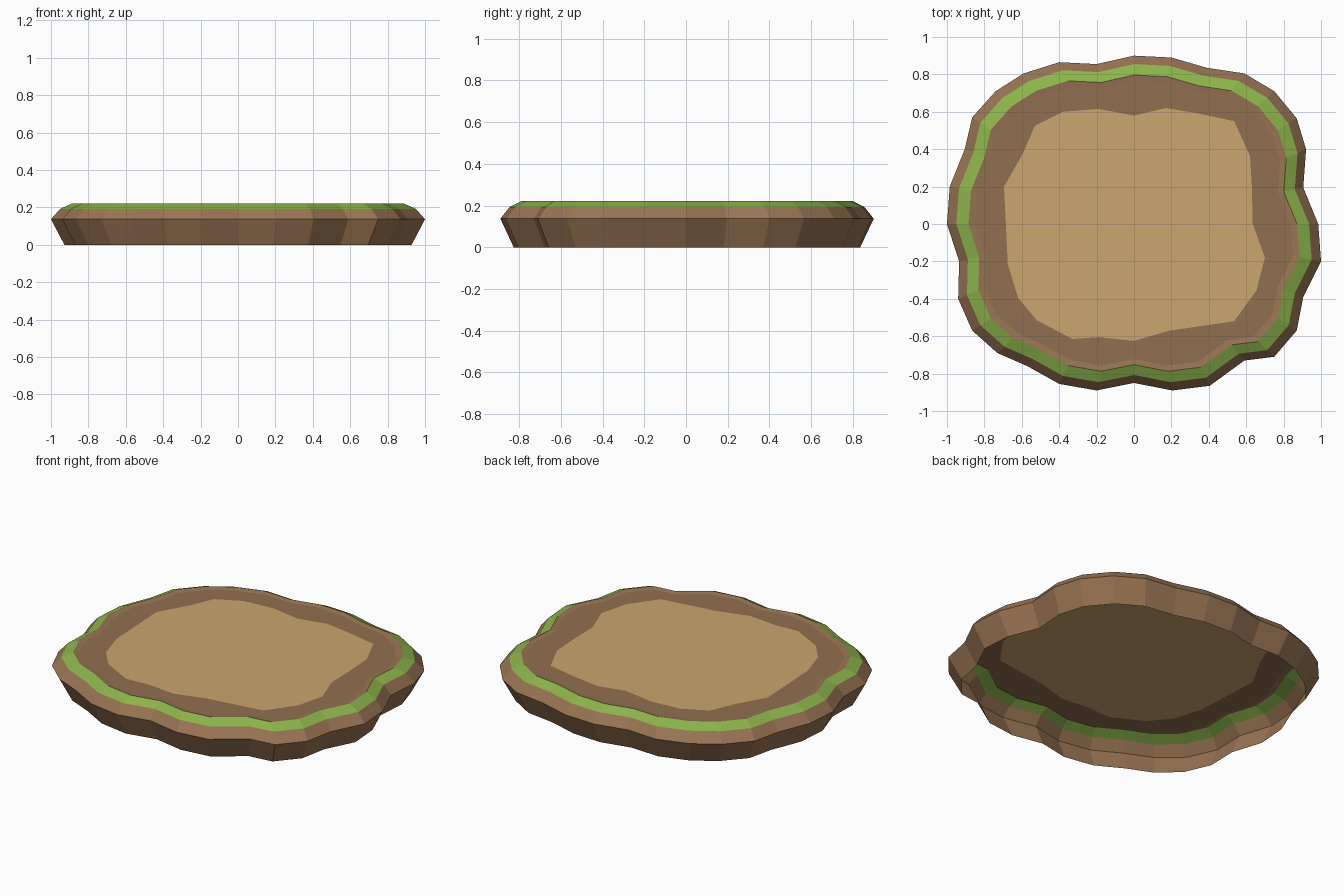
import bpy, bmesh
from mathutils import Vector

if "Cube" in bpy.data.objects:
    bpy.data.objects.remove(bpy.data.objects["Cube"])

# Widest outline of the mound, clockwise from the back
RIM = [(0, .90), (.20, .89), (.39, .835), (.59, .805), (.75, .71), (.87, .565), (.92, .40), (.905, .195),
       (.985, 0), (1, -.20), (.905, -.39), (.87, -.57), (.75, -.71), (.59, -.73), (.405, -.865), (.205, -.89),
       (0, -.85), (-.20, -.89), (-.40, -.855), (-.57, -.76), (-.73, -.69), (-.865, -.57), (-.94, -.40), (-.935, -.20),
       (-1, 0), (-.985, .20), (-.905, .40), (-.865, .57), (-.74, .71), (-.59, .805), (-.40, .865), (-.20, .855)]
# Outline of the sand patch
SAND = [(0, .58), (.17, .62), (.35, .59), (.535, .55), (.62, .365), (.63, .20), (.635, 0), (.70, -.18),
        (.655, -.355), (.535, -.52), (.19, -.57), (0, -.625), (-.19, -.605), (-.33, -.615), (-.52, -.515),
        (-.62, -.395), (-.675, -.215), (-.685, 0), (-.695, .20), (-.595, .375), (-.53, .525), (-.38, .60), (-.19, .615)]
TOP = 0.217


def material(name, rgb):
    m = bpy.data.materials.new(name)
    lin = [((c / 255 + .055) / 1.055) ** 2.4 for c in rgb]
    m.diffuse_color = (*lin, 1)
    m.use_nodes = True
    m.node_tree.nodes["Principled BSDF"].inputs["Base Color"].default_value = m.diffuse_color
    return m


earth = material("earth brown", (154, 117, 84))
grass = material("grass green", (139, 180, 74))
soil = material("dark soil", (144, 112, 80))
sand = material("sand", (202, 166, 110))


def finish(name, bm, mats):
    me = bpy.data.meshes.new(name)
    bm.to_mesh(me)
    bm.free()
    for m in mats:
        me.materials.append(m)
    bpy.context.collection.objects.link(bpy.data.objects.new(name, me))


def ring(bm, pts, scale, z):
    return [bm.verts.new((x * scale, y * scale, z)) for x, y in pts]


# Banded bank: open-bottomed skirt, bevel, grass strip, inner lip
bm = bmesh.new()
levels = [(.928, 0), (1, .137), (.95, .193), (.885, .222), (.85, TOP)]
rings = [ring(bm, RIM, s, z) for s, z in levels]
n = len(RIM)
for k in range(len(rings) - 1):
    lo, hi = rings[k], rings[k + 1]
    for i in range(n):
        j = (i + 1) % n
        f = bm.faces.new((lo[i], hi[i], hi[j], lo[j]))
        f.material_index = 1 if k == 2 else 0
finish("bank", bm, [earth, grass])

# Flat soil ring between the bank and the sand
bm = bmesh.new()
edges = []
for loop in (ring(bm, RIM, .85, TOP), ring(bm, SAND, 1, TOP)):
    edges += [bm.edges.new((loop[i - 1], loop[i])) for i in range(len(loop))]
bmesh.ops.triangle_fill(bm, edges=edges, use_beauty=True, normal=Vector((0, 0, 1)))
for f in bm.faces:
    f.normal_update()
    if f.normal.z < 0:
        f.normal_flip()
finish("soil_ring", bm, [soil])

# Sand patch
bm = bmesh.new()
bm.faces.new(ring(bm, SAND, 1, TOP)[::-1])
finish("sand_patch", bm, [sand])
